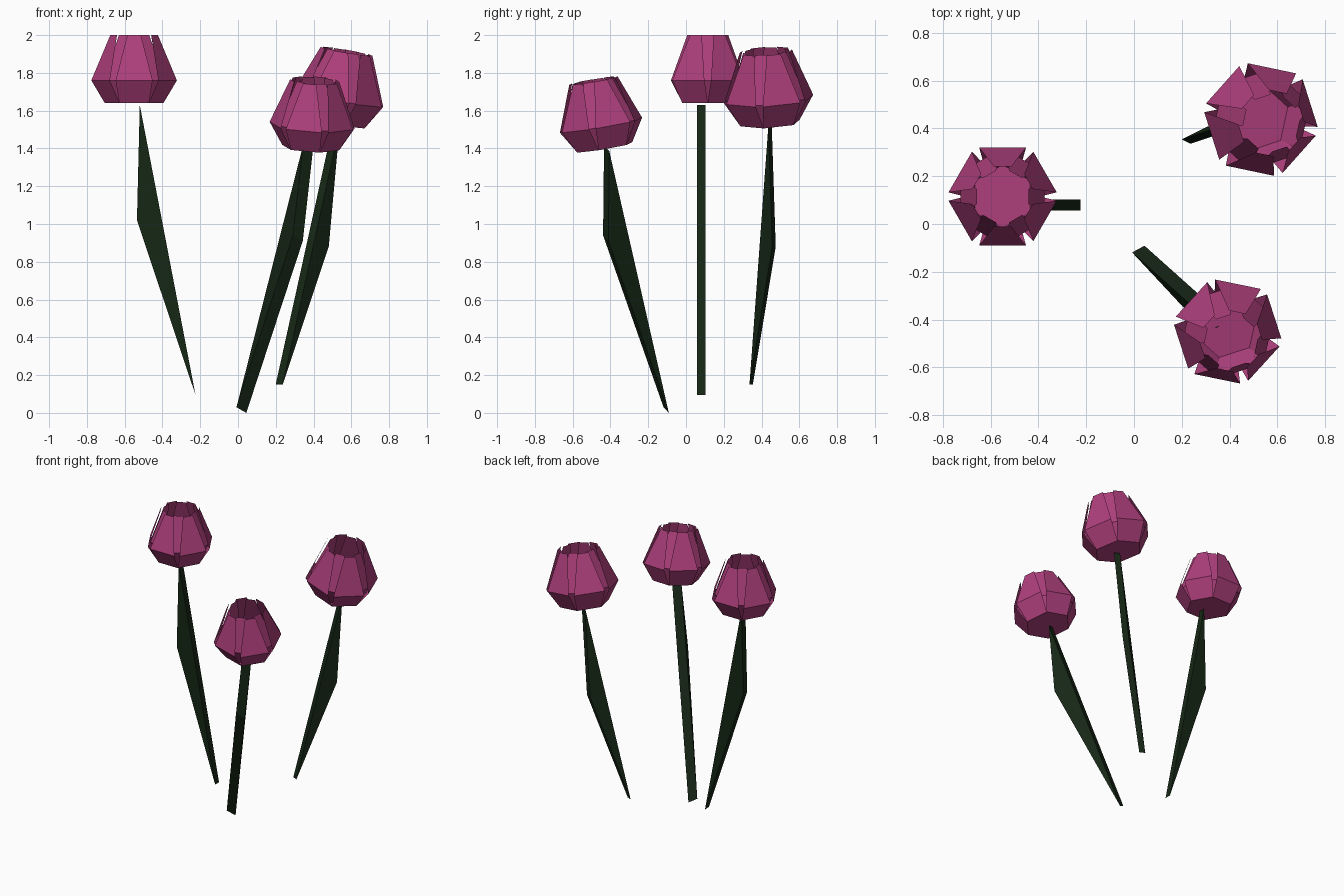
import bpy, bmesh
from math import radians, pi, cos, sin
from mathutils import Vector, Matrix

if "Cube" in bpy.data.objects:
    bpy.data.objects.remove(bpy.data.objects["Cube"])


def material(name, color):
    m = bpy.data.materials.new(name)
    m.diffuse_color = (*color, 1)
    m.use_nodes = True
    m.node_tree.nodes["Principled BSDF"].inputs["Base Color"].default_value = m.diffuse_color
    return m


PINK = material("petal_pink", (0.42, 0.05, 0.2))
GREEN = material("stem_green", (0.008, 0.02, 0.008))


def make_object(name, bm, mat):
    mesh = bpy.data.meshes.new(name)
    bm.to_mesh(mesh)
    bm.free()
    mesh.materials.append(mat)
    ob = bpy.data.objects.new(name, mesh)
    bpy.context.collection.objects.link(ob)
    return ob


# Petal profile: distance from axis, height, half width
PETAL = [(0.134, 0.0, 0.078), (0.205, 0.12, 0.098), (0.125, 0.36, 0.036)]


def add_petal(bm, angle, scale):
    rot = Matrix.Rotation(angle, 4, 'Z')
    rows = []
    for r, z, w in PETAL:
        rows.append([bm.verts.new(rot @ Vector((r * scale, s * w * scale, z)))
                     for s in (-1, 1)])
    for a, b in zip(rows, rows[1:]):
        bm.faces.new((a[0], a[1], b[1], b[0]))


# Flower head: six outer petals, six inner petals and a flat floor
def flower_head(name, base, axis, spin, size):
    bm = bmesh.new()
    for i in range(6):
        add_petal(bm, radians(30 + 60 * i), 1.0)
        add_petal(bm, radians(60 * i), 0.86)
    bm.faces.new([bm.verts.new((0.155 * cos(i * pi / 3), 0.155 * sin(i * pi / 3), 0))
                  for i in reversed(range(6))])
    ob = make_object(name, bm, PINK)
    tilt = Vector((0, 0, 1)).rotation_difference(Vector(axis)).to_matrix().to_4x4()
    ob.matrix_world = (Matrix.Translation(base) @ tilt
                       @ Matrix.Rotation(radians(spin), 4, 'Z') @ Matrix.Scale(size, 4))


# Stem: bent triangular blade with a constant width
def stem(name, top, mid, bottom, width):
    bm = bmesh.new()
    half = Vector(width) / 2
    a, b = [[bm.verts.new(Vector(p) + s * half) for p in (top, mid, bottom)]
            for s in (-1, 1)]
    bm.faces.new(a)
    bm.faces.new(b[::-1])
    for i in range(3):
        j = (i + 1) % 3
        bm.faces.new((a[j], a[i], b[i], b[j]))
    bmesh.ops.recalc_face_normals(bm, faces=bm.faces)
    make_object(name, bm, GREEN)


# Left tulip
flower_head("left_flower", (-0.55, 0.115, 1.64), (0, 0, 1), 0, 1.0)
stem("left_stem", (-0.52, 0.08, 1.63), (-0.535, 0.08, 1.02), (-0.225, 0.08, 0.095),
     (0, 0.045, 0))

# Front tulip
flower_head("front_flower", (0.385, -0.43, 1.405), (0.06, -0.17, 1), -12, 1.0)
stem("front_stem", (0.37, -0.42, 1.40), (0.317, -0.425, 0.925), (0.018, -0.105, 0.015),
     (0.052, 0.028, -0.03))

# Back tulip
flower_head("back_flower", (0.51, 0.445, 1.535), (0.17, -0.06, 1), -12, 1.07)
stem("back_stem", (0.52, 0.445, 1.52), (0.462, 0.466, 0.88), (0.218, 0.345, 0.15),
     (0.037, -0.018, 0))
